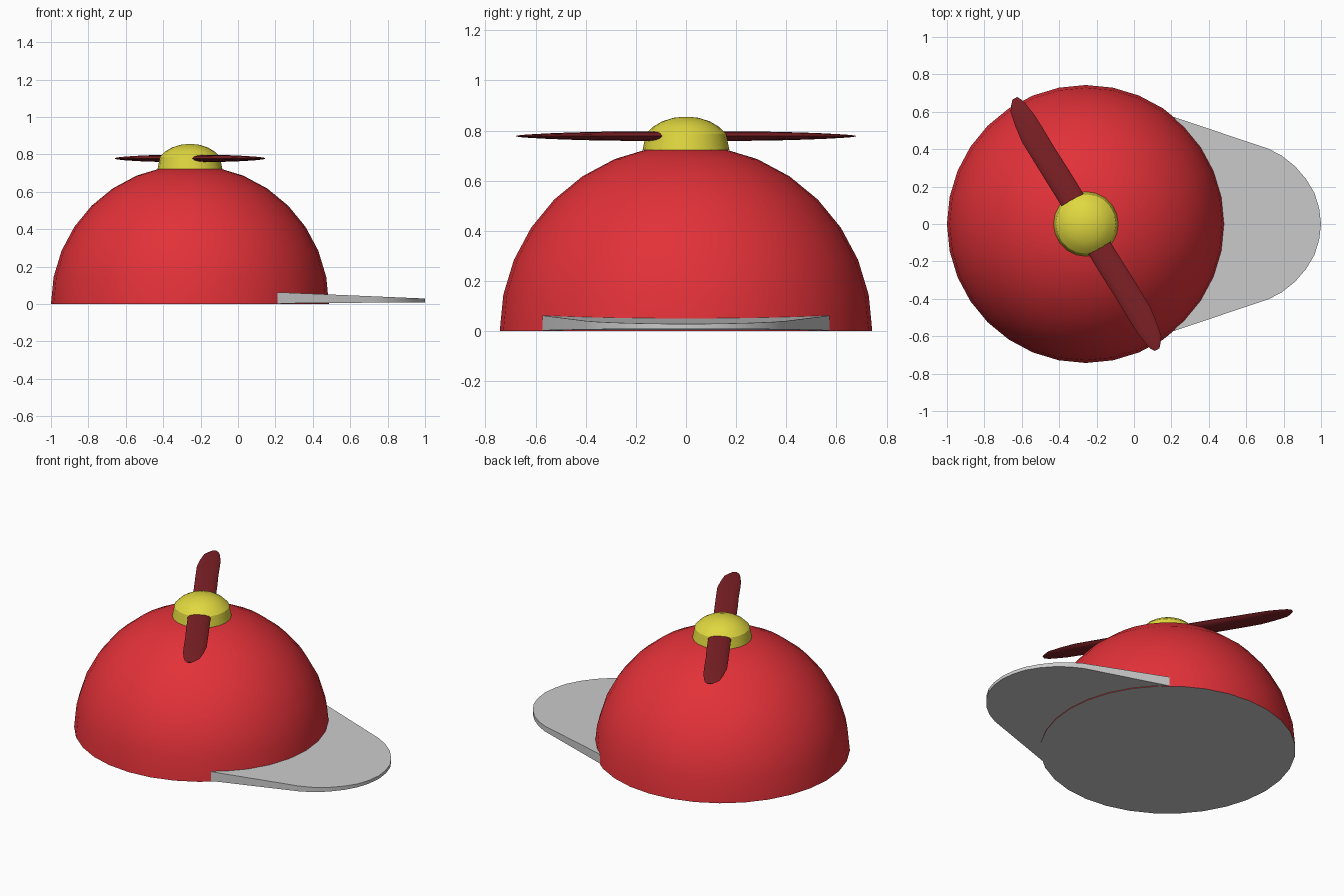
import bpy, bmesh, math
from mathutils import Vector

if "Cube" in bpy.data.objects:
    bpy.data.objects.remove(bpy.data.objects["Cube"])

CX, R = -0.257, 0.743          # crown centre and radius


def material(name, rgb):
    m = bpy.data.materials.new(name)
    m.diffuse_color = (*rgb, 1)
    m.use_nodes = True
    m.node_tree.nodes["Principled BSDF"].inputs["Base Color"].default_value = m.diffuse_color
    return m


RED = material("red", (0.76, 0.031, 0.04))
GREY = material("light_grey", (0.60, 0.60, 0.60))
YELLOW = material("yellow", (0.74, 0.68, 0.05))
MAROON = material("dark_red", (0.21, 0.015, 0.019))


def finish(name, bm, mats, angle=35):
    bmesh.ops.recalc_face_normals(bm, faces=bm.faces)
    me = bpy.data.meshes.new(name)
    bm.to_mesh(me)
    bm.free()
    ob = bpy.data.objects.new(name, me)
    bpy.context.collection.objects.link(ob)
    for m in mats:
        me.materials.append(m)
    bpy.ops.object.select_all(action='DESELECT')
    ob.select_set(True)
    bpy.context.view_layer.objects.active = ob
    bpy.ops.object.shade_smooth_by_angle(angle=math.radians(angle))
    return ob


def loft(bm, rings, cap_start=True, cap_end=True):
    """Skin a list of equal-length point rings."""
    vs = [[bm.verts.new(p) for p in ring] for ring in rings]
    n = len(vs[0])
    for a, b in zip(vs, vs[1:]):
        for i in range(n):
            j = (i + 1) % n
            bm.faces.new((a[i], a[j], b[j], b[i]))
    if cap_start:
        bm.faces.new(vs[0])
    if cap_end:
        bm.faces.new(vs[-1])


def circle(r, z, n):
    return [(CX + r * math.cos(2 * math.pi * i / n), r * math.sin(2 * math.pi * i / n), z)
            for i in range(n)]


# Crown: half a sphere, closed below with a grey lining
bm = bmesh.new()
steps = [math.pi / 16 * i for i in range(8)]
loft(bm, [circle(R * math.cos(a), R * math.sin(a), 32) for a in steps])
bm.normal_update()
for f in bm.faces:
    f.material_index = 1 if f.calc_center_median().z < 0.001 else 0
finish("crown", bm, [RED, GREY])

# Brim: tapering plate with a rounded front, inner edge follows the crown
half = [(1.0, 0.0), (0.99, 0.085), (0.965, 0.165), (0.92, 0.24), (0.86, 0.31),
        (0.79, 0.365), (0.72, 0.402), (0.21, 0.573)]
outline = [(x, -y) for x, y in reversed(half)] + half[1:]
end = math.atan2(0.573, 0.21 - CX)
for i in range(1, 12):
    a = end * (1 - i / 6)
    outline.append((CX + 0.725 * math.cos(a), 0.725 * math.sin(a)))
bm = bmesh.new()
loft(bm, [[(x, y, 0.003 + 0.006 * (x - 0.2) / 0.8) for x, y in outline],
          [(x, y, 0.063 - 0.034 * (x - 0.2) / 0.8) for x, y in outline]])
finish("brim", bm, [GREY])

# Hub: short tapered drum with a domed top
bm = bmesh.new()
profile = [(0.173, 0.722), (0.160, 0.787), (0.132, 0.815), (0.095, 0.837), (0.05, 0.851), (0.015, 0.855)]
loft(bm, [circle(r, z, 20) for r, z in profile])
finish("hub", bm, [YELLOW], 32)

# Propeller blades: lens-section paddles, second is the first turned half round
stations = [(0.10, 0.060, -0.064, 0.018), (0.15, 0.065, -0.069, 0.0185),
            (0.30, 0.070, -0.065, 0.0185), (0.43, 0.074, -0.059, 0.017),
            (0.553, 0.077, -0.057, 0.014), (0.64, 0.066, -0.054, 0.011),
            (0.721, 0.049, -0.042, 0.007), (0.750, 0.028, -0.034, 0.005),
            (0.772, 0.008, -0.020, 0.002)]     # distance, left, right, half thickness
for name, turn in (("rear_blade", 120), ("front_blade", 300)):
    t = math.radians(turn)
    u = Vector((math.cos(t), math.sin(t), 0))
    v = Vector((-math.sin(t), math.cos(t), 0))
    rings = []
    for d, left, right, h in stations:
        mid, w = (left + right) / 2, (left - right) / 2
        rings.append([Vector((CX, 0, 0.778)) + u * d
                      + v * (mid + w * math.cos(k * math.pi / 6))
                      + Vector((0, 0, h * math.sin(k * math.pi / 6))) for k in range(12)])
    bm = bmesh.new()
    loft(bm, rings)
    finish(name, bm, [MAROON], 60)
